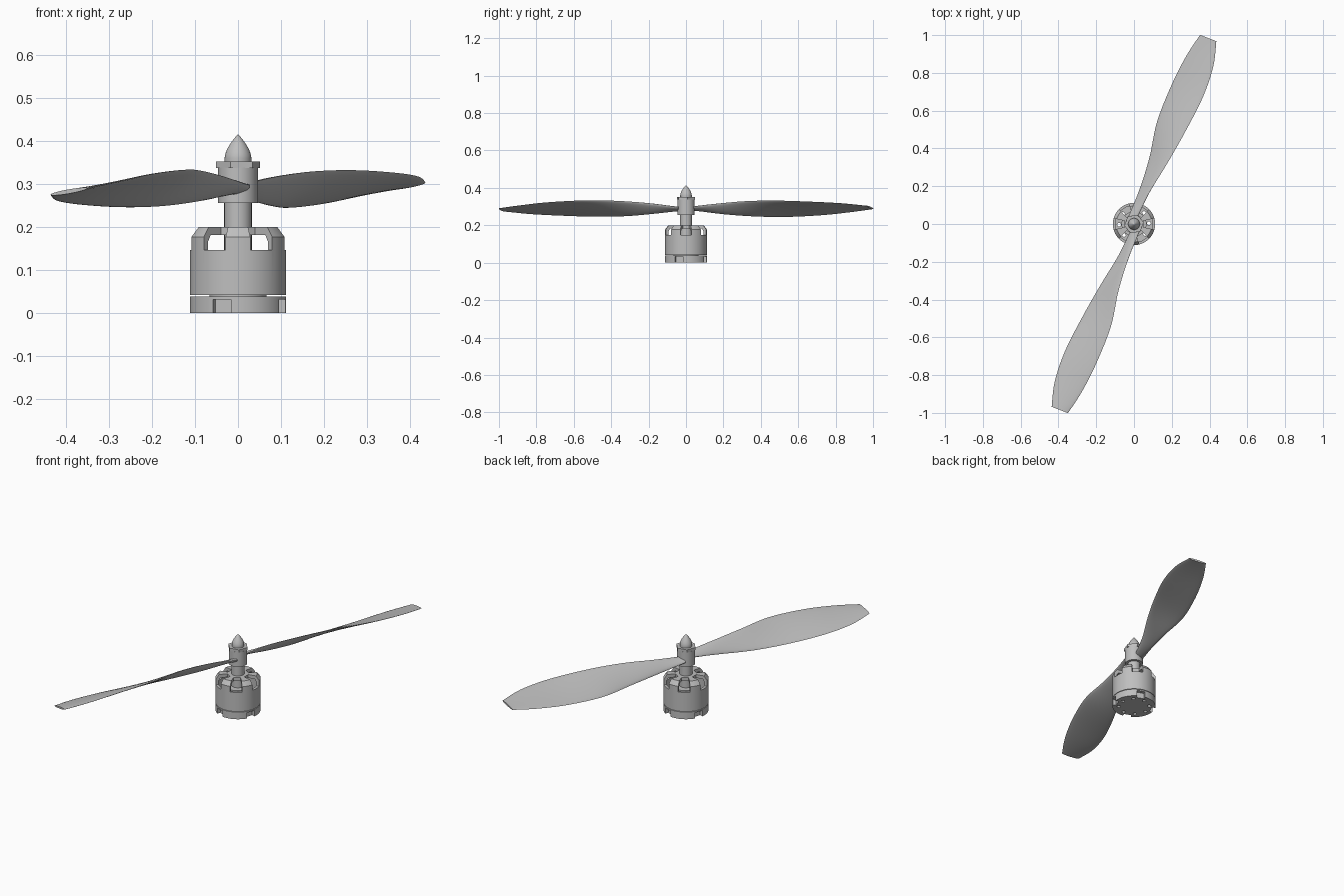
import bpy, bmesh, math
from mathutils import Vector, Matrix

cube = bpy.data.objects.get("Cube")
if cube:
    bpy.data.objects.remove(cube, do_unlink=True)

COLOUR = (0.52, 0.52, 0.52, 1)
grey = bpy.data.materials.new("plain_grey")
grey.use_nodes = True
grey.diffuse_color = COLOUR
grey.node_tree.nodes["Principled BSDF"].inputs["Base Color"].default_value = COLOUR


def finish(name, bm):
    bmesh.ops.remove_doubles(bm, verts=bm.verts, dist=1e-5)
    bmesh.ops.recalc_face_normals(bm, faces=bm.faces)
    mesh = bpy.data.meshes.new(name)
    bm.to_mesh(mesh)
    bm.free()
    mesh.materials.append(grey)
    obj = bpy.data.objects.new(name, mesh)
    bpy.context.collection.objects.link(obj)
    return obj


def smooth(obj, degrees=30):
    bpy.ops.object.select_all(action='DESELECT')
    obj.select_set(True)
    bpy.context.view_layer.objects.active = obj
    bpy.ops.object.shade_smooth_by_angle(angle=math.radians(degrees))


def revolve(name, profile, steps=64, turn=0):
    """Lathe a (radius, height) outline about z."""
    bm = bmesh.new()
    verts = [bm.verts.new((r, 0, z)) for r, z in profile]
    edges = [bm.edges.new(pair) for pair in zip(verts, verts[1:])]
    if profile[0][0] > 0:
        edges.append(bm.edges.new((verts[-1], verts[0])))
    bmesh.ops.rotate(bm, verts=verts, matrix=Matrix.Rotation(turn, 3, 'Z'))
    bmesh.ops.spin(bm, geom=verts + edges, axis=(0, 0, 1), cent=(0, 0, 0),
                   angle=math.tau, steps=steps, use_merge=True)
    return finish(name, bm)


def add_prism(bm, points, bottom, top):
    """Add an upright prism over a plan outline."""
    face = bm.faces.new([bm.verts.new((x, y, bottom)) for x, y in points])
    out = bmesh.ops.extrude_face_region(bm, geom=[face])
    new = [v for v in out["geom"] if isinstance(v, bmesh.types.BMVert)]
    bmesh.ops.translate(bm, verts=new, vec=(0, 0, top - bottom))


def ring_of_prisms(bm, points, bottom, top, count, start):
    for i in range(count):
        turn = Matrix.Rotation(math.radians(start) + i * math.tau / count, 2)
        add_prism(bm, [turn @ Vector(p) for p in points], bottom, top)


def cut(obj, bm):
    cutter = finish("cutter", bm)
    cutter.hide_render = True
    mod = obj.modifiers.new("cut", 'BOOLEAN')
    mod.operation = 'DIFFERENCE'
    mod.solver = 'EXACT'
    mod.object = cutter
    bpy.context.view_layer.update()
    graph = bpy.context.evaluated_depsgraph_get()
    obj_mesh = bpy.data.meshes.new_from_object(obj.evaluated_get(graph))
    obj.modifiers.clear()
    obj.data = obj_mesh
    bpy.data.objects.remove(cutter, do_unlink=True)


# Motor bell: hollow can with six top windows
R = 0.112
bell = revolve("motor_bell", [(0, 0.2), (0.095, 0.2), (R, 0.177), (R, 0.042),
                              (0.098, 0.042), (0.098, 0.165), (0.088, 0.182), (0, 0.182)])
bm = bmesh.new()
ring_of_prisms(bm, [(0.05, -0.017), (0.13, -0.034), (0.13, 0.034), (0.05, 0.017)],
               0.147, 0.25, 6, 0)
cut(bell, bm)
smooth(bell)

# Motor base: plate with four side notches and a ring of holes
base = revolve("motor_base", [(0, 0), (R, 0), (R, 0.039), (0, 0.039)])
bm = bmesh.new()
ring_of_prisms(bm, [(0.092, -0.022), (0.13, -0.022), (0.13, 0.022), (0.092, 0.022)],
               -0.02, 0.032, 4, -20)
hole = [(0.079 + 0.01 * math.cos(k * math.tau / 12), 0.01 * math.sin(k * math.tau / 12))
        for k in range(12)]
ring_of_prisms(bm, hole, -0.02, 0.06, 8, 2.5)
cut(base, bm)
smooth(base)

# Stator core, shaft, propeller hub, nut and spinner
smooth(revolve("stator_core", [(0, 0.035), (0.066, 0.035), (0.066, 0.135), (0, 0.135)]))
smooth(revolve("shaft", [(0, 0.12), (0.032, 0.12), (0.032, 0.26), (0, 0.26)], 48))
smooth(revolve("propeller_hub", [(0, 0.256), (0.046, 0.256), (0.046, 0.338), (0, 0.338)], 48))
revolve("hex_nut", [(0, 0.337), (0.052, 0.337), (0.052, 0.352), (0, 0.352)], 6, math.radians(10))
ogive = [(0.031 * math.cos(a) ** 0.85, 0.36 + 0.055 * (a / (math.pi / 2)) ** 1.15)
         for a in [i * math.pi / 24 for i in range(12)]]
smooth(revolve("spinner", [(0, 0.35), (0.031, 0.35)] + ogive + [(0, 0.415)], 48), 40)

# Blade stations: span, low edge offset and height, high edge offset and height
STATIONS = [Vector(s) for s in (
    (0.03, -0.042, 0.282, 0.004, 0.298),
    (0.18, -0.040, 0.262, 0.014, 0.315),
    (0.36, -0.054, 0.248, 0.045, 0.329),
    (0.55, -0.086, 0.245, 0.072, 0.332),
    (0.76, -0.086, 0.255, 0.092, 0.326),
    (0.93, -0.070, 0.272, 0.083, 0.317),
    (1.06, -0.043, 0.288, 0.049, 0.303))]


def catmull(t):
    i = min(int(t), len(STATIONS) - 2)
    f = t - i
    p0, p1, p2, p3 = [STATIONS[max(0, min(len(STATIONS) - 1, i + k))] for k in (-1, 0, 1, 2)]
    return 0.5 * (2 * p1 + (p2 - p0) * f + (2 * p0 - 5 * p1 + 4 * p2 - p3) * f ** 2
                  + (3 * p1 - p0 - 3 * p2 + p3) * f ** 3)


HEADING = math.radians(68.4)
ALONG = Vector((math.cos(HEADING), math.sin(HEADING), 0))
ACROSS = Vector((ALONG.y, -ALONG.x, 0))
UP = Vector((0, 0, 1))
MID_HEIGHT = 0.289


def blade(name, flip):
    bm = bmesh.new()
    rings, sections, sides = [], 36, 20
    for n in range(sections + 1):
        s, low_t, low_z, high_t, high_z = catmull(n / sections * (len(STATIONS) - 1))
        low = ALONG * s + ACROSS * low_t + UP * low_z
        high = ALONG * s + ACROSS * high_t + UP * high_z
        half = (high - low) / 2
        thick = half.cross(ALONG).normalized() * (0.009 - 0.004 * n / sections)
        ring = []
        for k in range(sides):
            a = k * math.tau / sides
            p = (low + high) / 2 + half * math.cos(a) + thick * math.sin(a)
            if flip:
                p = Vector((-p.x, -p.y, 2 * MID_HEIGHT - p.z))
            ring.append(bm.verts.new(p))
        rings.append(ring)
    for a, b in zip(rings, rings[1:]):
        for k in range(sides):
            j = (k + 1) % sides
            bm.faces.new((a[k], a[j], b[j], b[k]))
    bm.faces.new(rings[0])
    bm.faces.new(rings[-1])
    smooth(finish(name, bm), 50)


blade("rear_blade", False)
blade("front_blade", True)
